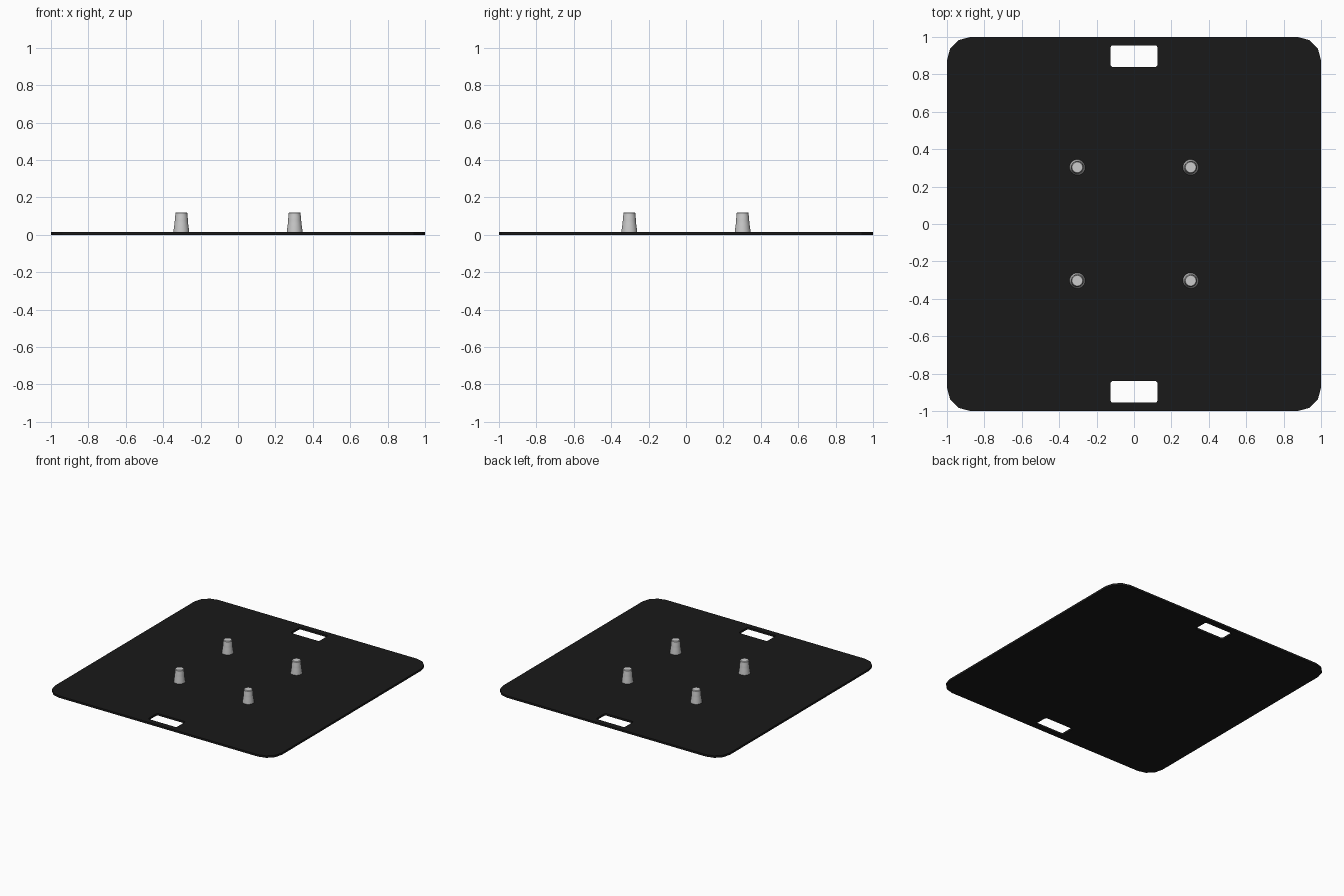
import bpy, bmesh
from math import cos, sin, pi

if "Cube" in bpy.data.objects:
    bpy.data.objects.remove(bpy.data.objects["Cube"])

T = 0.016      # plate thickness
PEG = 0.303    # peg offset from centre


def rounded_rect(cx, cy, hx, hy, r, seg):
    pts = []
    for i, (sx, sy) in enumerate([(1, 1), (-1, 1), (-1, -1), (1, -1)]):
        for k in range(seg + 1):
            a = (i + k / seg) * pi / 2
            pts.append((cx + sx * (hx - r) + r * cos(a), cy + sy * (hy - r) + r * sin(a)))
    return pts


def finish(bm, name, angle=None):
    bmesh.ops.recalc_face_normals(bm, faces=bm.faces[:])
    me = bpy.data.meshes.new(name)
    bm.to_mesh(me)
    bm.free()
    ob = bpy.data.objects.new(name, me)
    bpy.context.collection.objects.link(ob)
    if angle:
        bpy.ops.object.select_all(action='DESELECT')
        ob.select_set(True)
        bpy.context.view_layer.objects.active = ob
        bpy.ops.object.shade_smooth_by_angle(angle=angle)
    return ob


# Base plate with two handle slots
bm = bmesh.new()
loops = [rounded_rect(0, 0, 1, 1, 0.125, 3)]
loops += [rounded_rect(0, s * 0.897, 0.126, 0.058, 0.014, 3) for s in (1, -1)]
edges = []
for loop in loops:
    vs = [bm.verts.new((x, y, 0)) for x, y in loop]
    edges += [bm.edges.new((vs[i - 1], vs[i])) for i in range(len(vs))]
bmesh.ops.triangle_fill(bm, use_beauty=True, use_dissolve=False, edges=edges, normal=(0, 0, 1))
ext = bmesh.ops.extrude_face_region(bm, geom=bm.faces[:], use_keep_orig=True)
bmesh.ops.translate(bm, vec=(0, 0, T), verts=[g for g in ext["geom"] if isinstance(g, bmesh.types.BMVert)])
plate = finish(bm, "base_plate")
black = bpy.data.materials.new("black_steel")
black.diffuse_color = (0.01, 0.01, 0.01, 1)
black.use_nodes = True
black.node_tree.nodes["Principled BSDF"].inputs["Base Color"].default_value = black.diffuse_color
plate.data.materials.append(black)

# Tapered locating pegs, lathed from a profile
profile = [(0.042, T - 0.002), (0.042, 0.022), (0.036, 0.062), (0.035, 0.075),
           (0.034, 0.095), (0.032, 0.106), (0.032, 0.115), (0.028, 0.120)]
N = 24


def peg(name, x, y):
    bm = bmesh.new()
    rings = [[bm.verts.new((r * cos(2 * pi * k / N), r * sin(2 * pi * k / N), z))
              for k in range(N)] for r, z in profile]
    for a, b in zip(rings, rings[1:]):
        for k in range(N):
            bm.faces.new((a[k - 1], a[k], b[k], b[k - 1]))
    bm.faces.new(rings[0][::-1])
    bm.faces.new(rings[-1])
    finish(bm, name, 0.5).location = (x, y, 0)


for sx, lr in ((-1, "left"), (1, "right")):
    for sy, fb in ((-1, "front"), (1, "back")):
        peg(f"peg_{fb}_{lr}", sx * PEG, sy * PEG)
